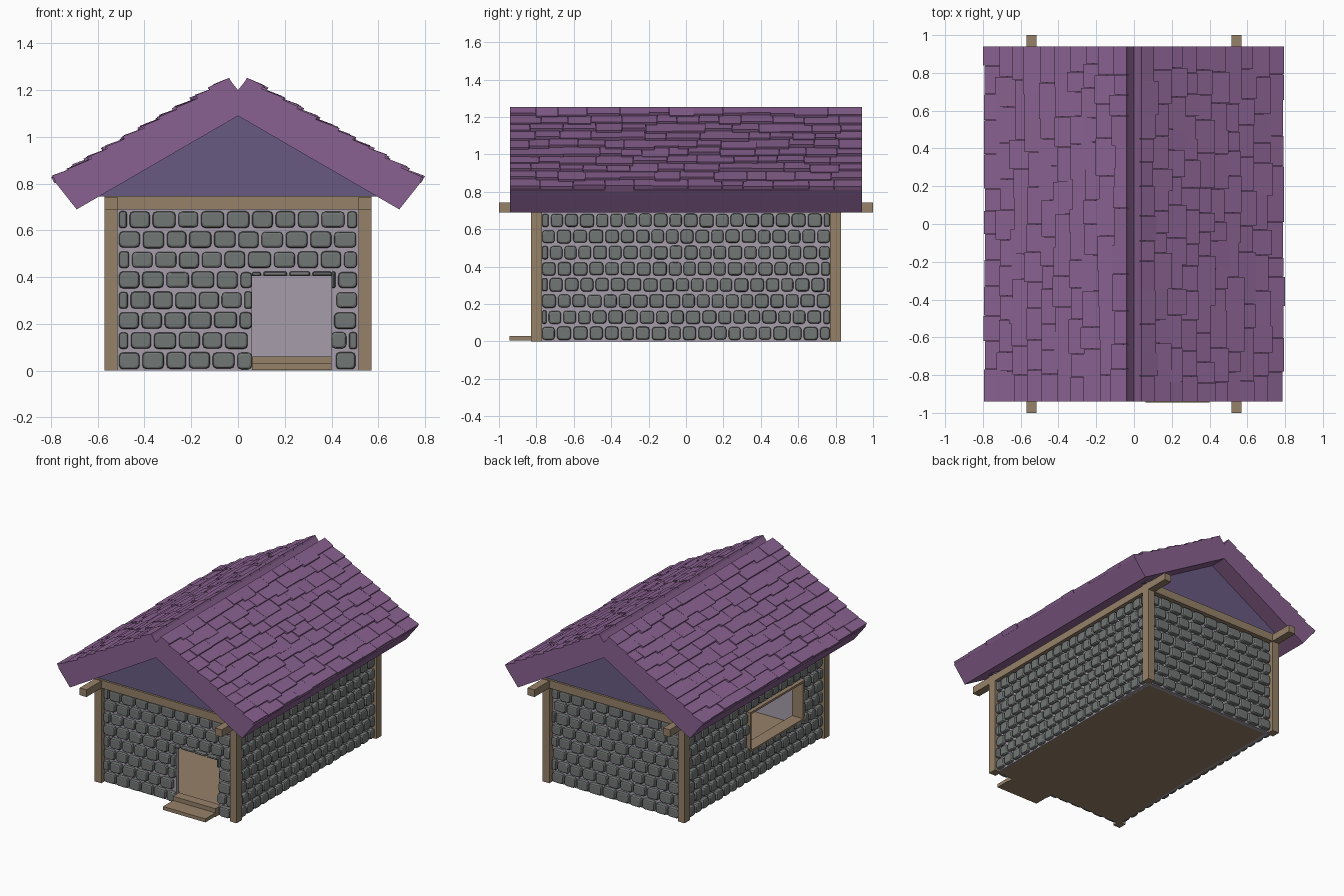
import bpy, bmesh, math, random
from mathutils import Vector

if "Cube" in bpy.data.objects:
    bpy.data.objects.remove(bpy.data.objects["Cube"])

random.seed(7)


def material(name, rgb):
    m = bpy.data.materials.new(name)
    m.diffuse_color = (*rgb, 1)
    m.use_nodes = True
    m.node_tree.nodes["Principled BSDF"].inputs["Base Color"].default_value = m.diffuse_color
    return m


WOOD = material("wood", (0.30, 0.22, 0.14))
STONE = material("stone", (0.165, 0.18, 0.175))
MORTAR = material("mortar", (0.38, 0.34, 0.40))
ROOF = material("roof_purple", (0.25, 0.12, 0.28))
GABLE = material("gable_violet", (0.14, 0.10, 0.22))


def finish(bm, name, mat):
    bmesh.ops.recalc_face_normals(bm, faces=bm.faces)
    me = bpy.data.meshes.new(name)
    bm.to_mesh(me)
    bm.free()
    ob = bpy.data.objects.new(name, me)
    me.materials.append(mat)
    bpy.context.collection.objects.link(ob)
    return ob


def loft(bm, rings):
    """Closed solid through matching vertex rings."""
    vs = [[bm.verts.new(p) for p in r] for r in rings]
    for a, b in zip(vs, vs[1:]):
        for i in range(len(a)):
            j = (i + 1) % len(a)
            bm.faces.new((a[i], a[j], b[j], b[i]))
    bm.faces.new(vs[0])
    bm.faces.new(vs[-1])


def add_box(bm, x0, x1, y0, y1, z0, z1):
    loft(bm, [[(x0, y0, z), (x1, y0, z), (x1, y1, z), (x0, y1, z)] for z in (z0, z1)])


def box(name, mat, *dims):
    bm = bmesh.new()
    add_box(bm, *dims)
    return finish(bm, name, mat)


def prism_y(bm, profile, y0, y1):
    loft(bm, [[(x, y, z) for x, z in profile] for y in (y0, y1)])


TOP = 0.69
ROWS = 8


def stone(bm, place, s0, s1, z0, z1):
    """One rounded block: chamfered outline, sides, then an inset front."""
    def outline(inset, depth):
        a, b, c, d = s0 + inset, s1 - inset, z0 + inset, z1 - inset
        k = min(0.016, (b - a) * 0.3, (d - c) * 0.3)
        pts = []
        for cx, cz, q in ((b - k, d - k, 0), (a + k, d - k, 1), (a + k, c + k, 2), (b - k, c + k, 3)):
            for t in (0, 45, 90):
                ang = math.radians(q * 90 + t)
                pts.append(place(cx + k * math.cos(ang), cz + k * math.sin(ang), depth))
        return pts
    out = random.uniform(0.024, 0.031)
    loft(bm, [outline(0, -0.005), outline(0, out - 0.009),
              outline(0.003, out - 0.003), outline(0.009, out)])


def wall(name, place, half, pitch, opening=None):
    """Mortar panel and staggered stone courses, with an optional opening."""
    o = opening or (0, 0, 0, 0)
    rects = [(-half, half, 0, TOP)]
    if opening:
        rects = [(-half, o[0], 0, TOP), (o[1], half, 0, TOP),
                 (o[0], o[1], 0, o[2]), (o[0], o[1], o[3], TOP)]
    bm = bmesh.new()
    for a, b, c, d in rects:
        if d - c > 0.001:
            loft(bm, [[place(a, c, t), place(b, c, t), place(b, d, t), place(a, d, t)]
                      for t in (0, -0.03)])
    finish(bm, name + "_mortar", MORTAR)

    bm = bmesh.new()
    h = TOP / ROWS
    for r in range(ROWS):
        s = -half - (pitch * 0.5 if r % 2 else 0)
        while s < half:
            w = pitch * random.uniform(0.92, 1.08)
            a, b = max(s, -half) + 0.006, min(s + w, half) - 0.006
            c = r * h + 0.006 + random.uniform(0, 0.004)
            d = (r + 1) * h - 0.006 - random.uniform(0, 0.004)
            s += w
            parts = [(a, b, c, d)]
            if opening and a < o[1] and b > o[0] and c < o[3] and d > o[2]:
                parts = [(a, min(b, o[0]), c, d), (max(a, o[1]), b, c, d),
                         (max(a, o[0]), min(b, o[1]), max(c, o[3]), d),
                         (max(a, o[0]), min(b, o[1]), c, min(d, o[2]))]
            for p in parts:
                if p[1] - p[0] > 0.012 and p[3] - p[2] > 0.012:
                    stone(bm, place, *p)
    finish(bm, name + "_stones", STONE)


# Walls: doorway in front, window on the left
DX, DY = 0.535, 0.79
DOOR = (0.06, 0.40, 0.0, 0.405)
WIN = (-0.55, 0.07, 0.22, 0.51)
wall("front_wall", lambda s, z, d: (s, -DY - d, z), 0.515, 0.103, DOOR)
wall("back_wall", lambda s, z, d: (s, DY + d, z), 0.515, 0.103)
wall("right_wall", lambda s, z, d: (DX + d, s, z), 0.775, 0.082)
wall("left_wall", lambda s, z, d: (-DX - d, s, z), 0.775, 0.082, WIN)

# Floor, threshold and door step
box("floor", WOOD, -0.53, 0.53, -0.785, 0.785, 0, 0.055)
box("threshold", WOOD, 0.06, 0.40, -0.83, -0.76, 0, 0.06)
box("door_step", WOOD, 0.06, 0.40, -0.945, -0.80, 0.005, 0.03)

# Window lining
bm = bmesh.new()
y0, y1, z0, z1 = WIN
for d in ((y0, y1, z0, z0 + 0.015), (y0, y1, z1 - 0.015, z1),
          (y0, y0 + 0.015, z0, z1), (y1 - 0.015, y1, z0, z1)):
    add_box(bm, -0.565, -0.475, *d)
finish(bm, "window_lining", WOOD)

# Corner posts and top beams
for sx in (-1, 1):
    for sy in (-1, 1):
        cx, cy = sx * 0.5425, sy * 0.80
        box("corner_post", WOOD, cx - 0.0275, cx + 0.0275, cy - 0.03, cy + 0.03, 0, TOP)
    box("long_beam", WOOD, cx - 0.0275, cx + 0.0275, -1, 1, TOP, 0.742)
for sy in (-1, 1):
    cy = sy * 0.80
    box("cross_beam", WOOD, -0.57, 0.57, cy - 0.03, cy + 0.03, TOP, 0.748)
    # Gable panel
    bm = bmesh.new()
    prism_y(bm, [(-0.60, 0.745), (0.60, 0.745), (0, 1.092)], cy - 0.015, cy + 0.015)
    finish(bm, "gable_panel", GABLE)

# Roof slabs with overlapping shingles
RIDGE, EAVE = Vector((0.03, 1.238)), Vector((0.785, 0.81))
LENGTH = (EAVE - RIDGE).length
ALONG = (EAVE - RIDGE).normalized()
OUT = Vector((-ALONG.y, ALONG.x))
COURSES, HALF_Y = 10, 0.94
for side, sx in (("left", -1), ("right", 1)):
    bm = bmesh.new()
    prof = [(0, 1.09), (0.69, 0.69), tuple(EAVE), tuple(RIDGE), (0, 1.20)]
    prism_y(bm, [(sx * x, z) for x, z in prof], -HALF_Y, HALF_Y)
    finish(bm, side + "_roof_slab", ROOF)

    bm = bmesh.new()
    for r in range(COURSES):
        y = -HALF_Y
        while y < HALF_Y - 0.001:
            w = random.uniform(0.10, 0.20)
            end = y + w if y + w < HALF_Y - 0.07 else HALF_Y
            u1 = (r + 1) * LENGTH / COURSES + random.uniform(-0.018, 0.018)
            if r == COURSES - 1:
                u1 = LENGTH + random.uniform(-0.008, 0.004)
            u0 = max(0, u1 - 0.13)
            t = random.uniform(0.017, 0.027)
            up = 0.017 if r == 0 else 0.004
            pts = [RIDGE + ALONG * u + OUT * h for u, h in
                   ((u0, -0.012), (u1, -0.008), (u1, t), (u0, up))]
            prism_y(bm, [(sx * p.x, p.y) for p in pts], y, end - (0.002 if end < HALF_Y else 0))
            y = end
    finish(bm, side + "_roof_shingles", ROOF)
